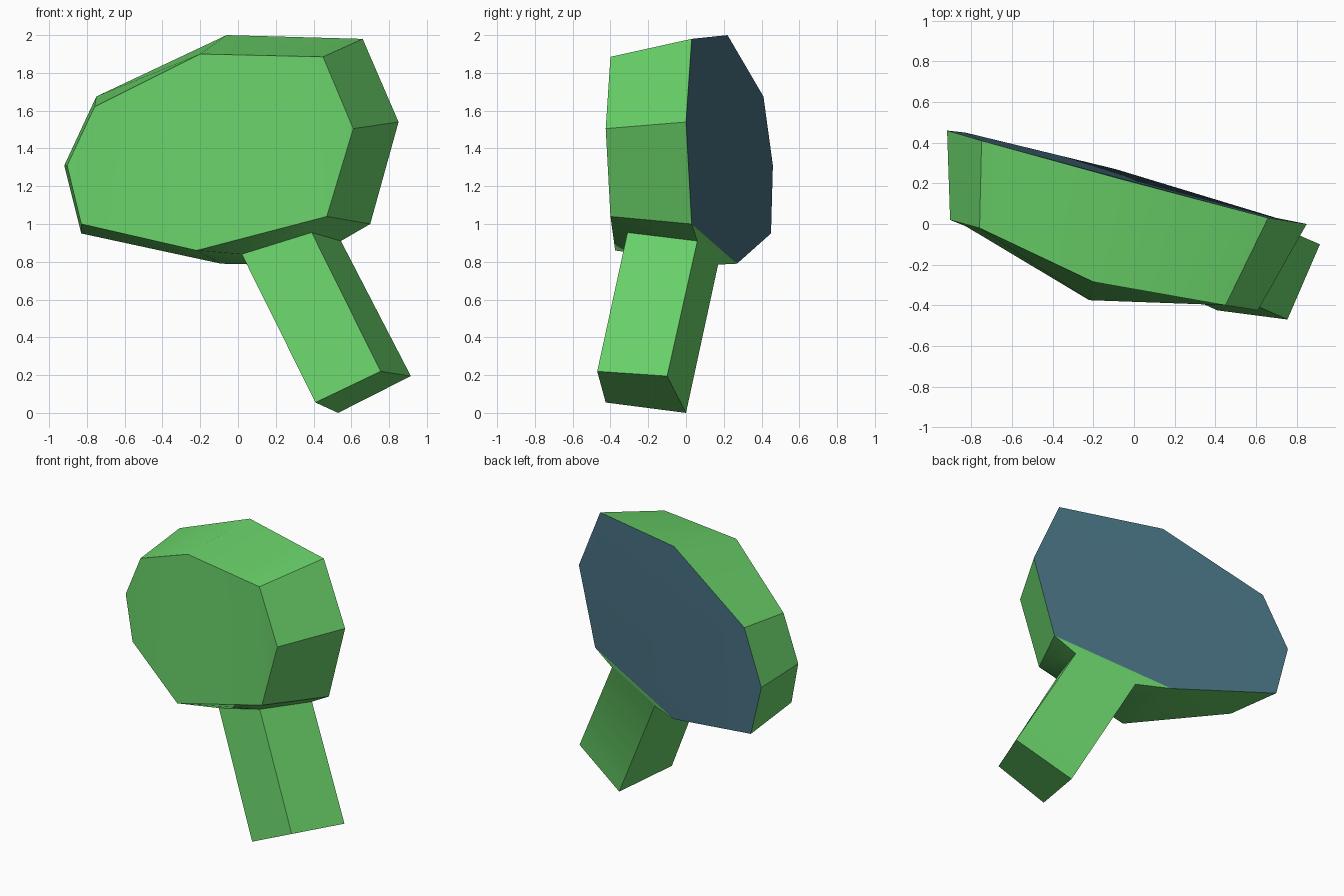
import bpy
import bmesh
import math

cube = bpy.data.objects.get("Cube")
if cube:
    bpy.data.objects.remove(cube, do_unlink=True)


def material(name, colour):
    mat = bpy.data.materials.new(name)
    mat.use_nodes = True
    mat.diffuse_color = colour
    mat.node_tree.nodes["Principled BSDF"].inputs["Base Color"].default_value = colour
    return mat


bm = bmesh.new()


def ring(points):
    return [bm.verts.new(p) for p in points]


def bridge(first, second):
    """Join two closed rings of equal size with quads."""
    count = len(first)
    return [bm.faces.new((first[i], first[(i + 1) % count],
                          second[(i + 1) % count], second[i])) for i in range(count)]


# Head: eight-sided back and front outlines, starting at the top and going clockwise
back = ring([(-0.06, 0.22, 2.0), (0.66, 0.03, 1.98), (0.85, 0.0, 1.54), (0.70, 0.03, 1.0),
             (-0.09, 0.27, 0.79), (-0.83, 0.45, 0.95), (-0.92, 0.46, 1.31), (-0.75, 0.41, 1.675)])
front = ring([(-0.20, -0.285, 1.90), (0.45, -0.40, 1.885), (0.61, -0.425, 1.505), (0.47, -0.40, 1.04),
              (-0.22, -0.375, 0.86), (-0.83, -0.01, 1.0), (-0.905, 0.02, 1.31), (-0.76, -0.02, 1.62)])
back_panel = bm.faces.new(back)
underside = bridge(back, front)[3]
bm.faces.remove(underside)

# Front panel bends slightly from left to right
for strip in ((1, 2, 3), (0, 1, 3, 4), (7, 0, 4, 5), (6, 7, 5)):
    bm.faces.new([front[i] for i in strip])

# Handle: grows out of the open underside and slants down to a square end
root = [front[4], front[3], back[3], back[4]]
neck = ring([(0.02, -0.245, 0.84), (0.39, -0.31, 0.955), (0.545, 0.06, 0.91), (0.13, 0.17, 0.785)])
tip = ring([(0.41, -0.425, 0.055), (0.755, -0.47, 0.22), (0.915, -0.10, 0.195), (0.53, 0.0, 0.0)])
collar = bridge(root, neck)
bmesh.utils.face_split(collar[0], root[0], neck[1])
bridge(neck, tip)
bm.faces.new(tip)

back_panel.material_index = 1
bmesh.ops.recalc_face_normals(bm, faces=bm.faces[:])

mesh = bpy.data.meshes.new("head_and_handle")
bm.to_mesh(mesh)
bm.free()
mesh.materials.append(material("leaf green", (0.14, 0.63, 0.14, 1)))
mesh.materials.append(material("slate blue", (0.065, 0.165, 0.225, 1)))

obj = bpy.data.objects.new("head_and_handle", mesh)
bpy.context.collection.objects.link(obj)
bpy.ops.object.select_all(action="DESELECT")
obj.select_set(True)
bpy.context.view_layer.objects.active = obj
bpy.ops.object.shade_smooth_by_angle(angle=math.radians(30))
